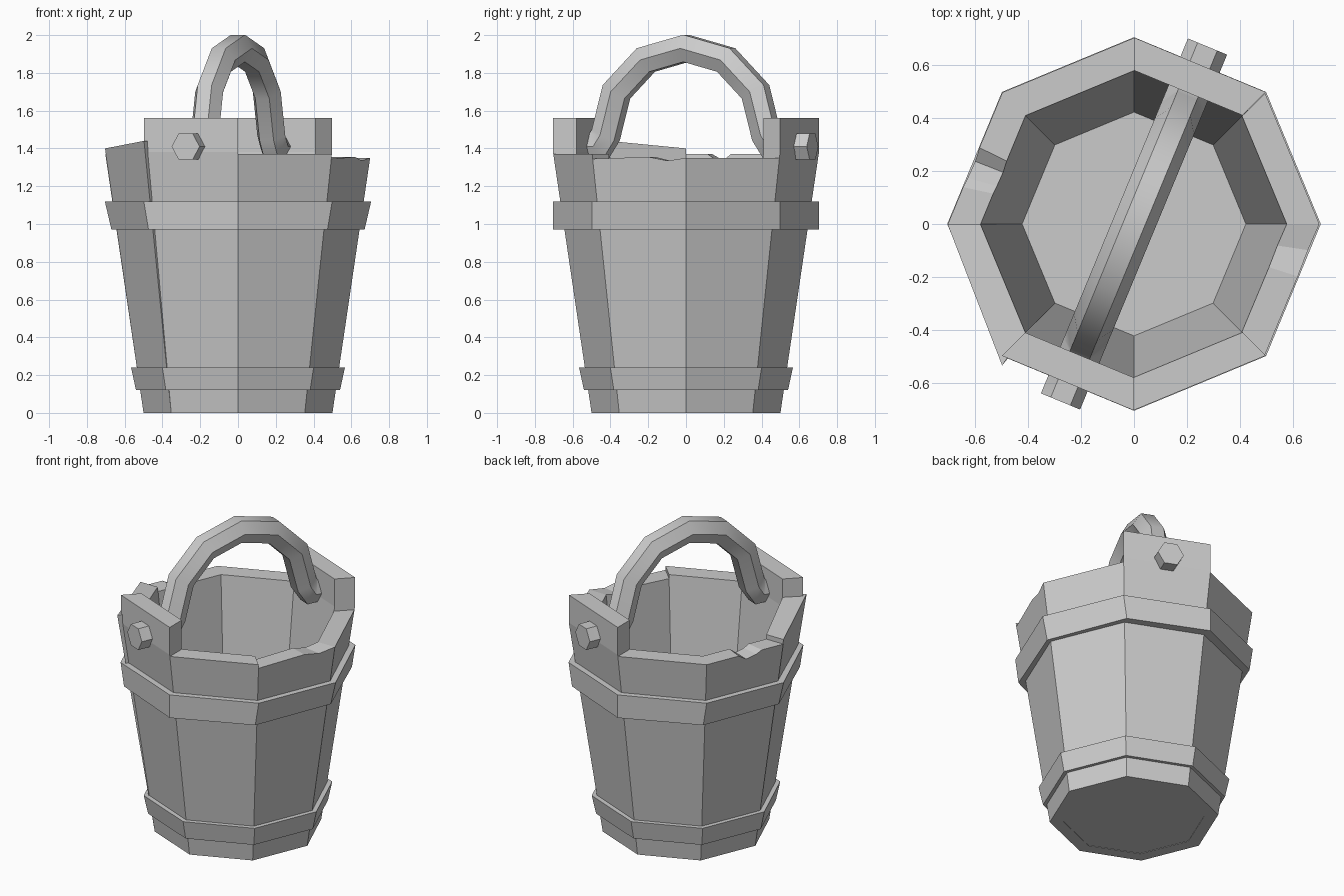
import bpy, bmesh, math
from mathutils import Vector

if "Cube" in bpy.data.objects:
    bpy.data.objects.remove(bpy.data.objects["Cube"])

RIM = 1.38


def finish(name, verts, faces):
    me = bpy.data.meshes.new(name)
    me.from_pydata(verts, [], faces)
    bm = bmesh.new()
    bm.from_mesh(me)
    bmesh.ops.recalc_face_normals(bm, faces=bm.faces)
    bm.to_mesh(me)
    bm.free()
    ob = bpy.data.objects.new(name, me)
    bpy.context.collection.objects.link(ob)
    return ob


def corner(i, r):
    a = math.radians(45 * i)
    return Vector((r * math.cos(a), r * math.sin(a), 0))


def loft(name, sections, closed=False):
    """Skin equal-length loops of points, capping the ends unless closed."""
    n, m = len(sections[0]), len(sections)
    verts = [tuple(p) for s in sections for p in s]
    faces = []
    for k in range(m if closed else m - 1):
        a, b = k * n, (k + 1) % m * n
        faces += [(a + j, a + (j + 1) % n, b + (j + 1) % n, b + j) for j in range(n)]
    if not closed:
        faces += [tuple(range(n)), tuple(range((m - 1) * n, m * n))]
    return finish(name, verts, faces)


def stave(name, i, tops, push=Vector()):
    """One side of the tub; tops = (position along side, height) pairs."""
    sections = []
    for t, top in tops:
        levels = [0, top] if top < 1.5 else [0, RIM, top]

        def pt(z, r0, r1):
            r = r0 + (r1 - r0) * min(z / RIM, 1)
            p = corner(i, r).lerp(corner(i + 1, r), t)
            return p + Vector((0, 0, z))
        outer = [pt(z, 0.5, 0.704) for z in levels]
        outer[-1] += push * t
        inner = [pt(z, 0.42, 0.58) for z in reversed(levels)]
        sections.append(outer + inner)
    loft(name, sections)


# Staves: two tall ears opposite each other, worn tops on the others
stave("stave_east_back", 0, [(0, 1.35), (1, 1.35)])
stave("ear_back", 1, [(0, 1.56), (1, 1.56)])
stave("stave_back", 2, [(0, 1.37), (1, 1.37)])
stave("stave_worn_west", 3, [(0, 1.37), (0.42, 1.37), (0.52, 1.335),
                             (0.65, 1.35), (0.72, 1.37), (1, 1.37)])
stave("stave_west_front", 4, [(0, 1.40), (1, 1.44)], Vector((0.0, -0.036, 0)))
stave("ear_front", 5, [(0, 1.56), (1, 1.56)])
stave("stave_front", 6, [(0, 1.37), (1, 1.37)])
stave("stave_worn_east", 7, [(0, 1.345), (0.3, 1.35), (0.6, 1.355),
                             (0.8, 1.335), (1, 1.35)])


# Hoops
def hoop(name, z0, z1, low, high, inner):
    sections = []
    for i in range(8):
        u = corner(i, 1)
        lo = Vector((u.x * low[0], u.y * low[1], z0))
        hi = Vector((u.x * high, u.y * high, z1))
        sections.append([lo, hi, u * inner + Vector((0, 0, z1)),
                         u * inner + Vector((0, 0, z0))])
    loft(name, sections, closed=True)


hoop("upper_hoop", 0.97, 1.12, (0.67, 0.705), 0.705, 0.61)
hoop("lower_hoop", 0.12, 0.24, (0.54, 0.54), 0.566, 0.48)

# Floor
loft("floor", [[corner(i, 0.43) + Vector((0, 0, z)) for i in range(8)]
               for z in (0.003, 0.02)])

# Handle: hexagonal bar bent into an arch, with ends passing out through the ears
path = [(-0.725, 1.41), (-0.50, 1.41)]
for k in range(7):
    a = math.pi * (1 - k / 6)
    path.append((0.46 * math.cos(a), 1.47 + 0.46 * math.sin(a)))
path += [(0.50, 1.41), (0.725, 1.41)]
path = [Vector(p) for p in path]
along = Vector((math.cos(math.radians(67.5)), math.sin(math.radians(67.5)), 0))
side = Vector((-along.y, along.x, 0))
rings = []
for k, p in enumerate(path):
    d0 = (p - path[max(k - 1, 0)]).normalized() if k else (path[1] - p).normalized()
    d1 = (path[k + 1] - p).normalized() if k < len(path) - 1 else d0
    tan = (d0 + d1).normalized()
    nrm = Vector((-tan.y, tan.x)) / max(tan.dot(d0), 0.75)
    ring = []
    for j in range(6):
        a = math.radians(60 * j)
        q = p + nrm * (0.08 * math.sin(a))
        ring.append(along * q.x + side * (0.08 * math.cos(a)) + Vector((0, 0, q.y)))
    rings.append(ring)
handle = loft("handle", rings)
bpy.ops.object.select_all(action='DESELECT')
handle.select_set(True)
bpy.context.view_layer.objects.active = handle
bpy.ops.object.shade_smooth_by_angle(angle=math.radians(35))
